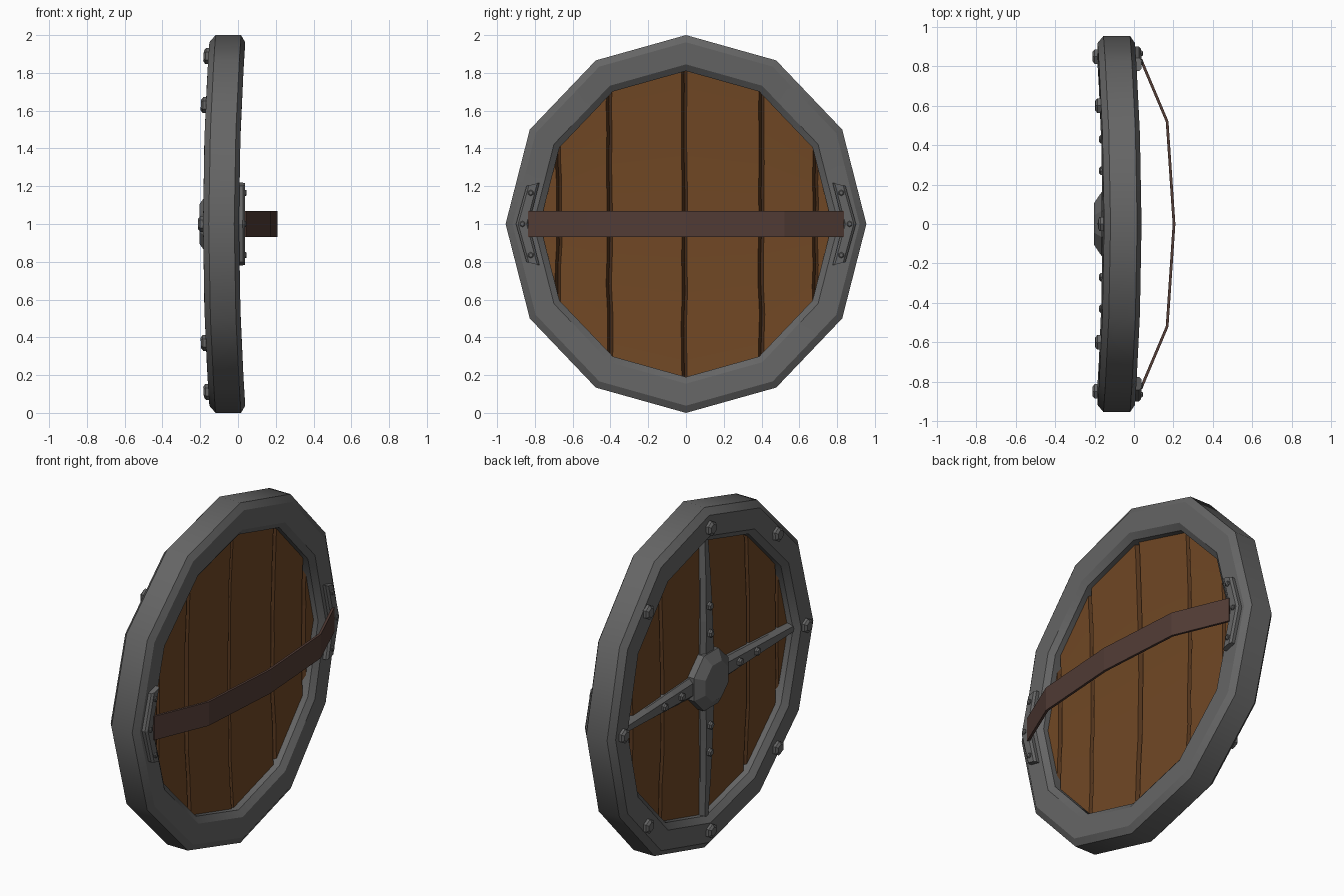
import bpy, bmesh, math, random
from mathutils import Vector

if "Cube" in bpy.data.objects:
    bpy.data.objects.remove(bpy.data.objects["Cube"])

random.seed(4)
SY = 0.955  # the shield is slightly narrower than tall


def material(name, rgb):
    m = bpy.data.materials.new(name)
    m.diffuse_color = (*rgb, 1)
    m.use_nodes = True
    m.node_tree.nodes["Principled BSDF"].inputs["Base Color"].default_value = m.diffuse_color
    return m


METAL = material("dark_iron", (0.13, 0.13, 0.13))
WOOD = material("wood", (0.163, 0.064, 0.018))
GROOVE = material("dark_wood", (0.095, 0.038, 0.013))
LEATHER = material("leather", (0.084, 0.045, 0.036))


def loft(name, sections, mats, closed=False):
    """Skin a list of cross-sections; everything follows the bend of the shield."""
    bm = bmesh.new()
    rings = [[bm.verts.new((x + 0.036 * (z - 1) ** 2, y, z)) for x, y, z in s]
             for s in sections]
    n, k = len(rings[0]), len(rings)
    for i in range(k if closed else k - 1):
        a, b = rings[i], rings[(i + 1) % k]
        for j in range(n):
            bm.faces.new((a[j], a[(j + 1) % n], b[(j + 1) % n], b[j]))
    if not closed:
        bm.faces.new(rings[0])
        bm.faces.new(rings[-1])
    bmesh.ops.recalc_face_normals(bm, faces=bm.faces)
    me = bpy.data.meshes.new(name)
    bm.to_mesh(me)
    bm.free()
    for m in mats:
        me.materials.append(m)
    ob = bpy.data.objects.new(name, me)
    bpy.context.collection.objects.link(ob)
    return ob


def ring(x, r, n, y=0, z=1, turn=0.0):
    return [(x, y + r * math.sin(turn + math.tau * i / n),
             z + r * math.cos(turn + math.tau * i / n)) for i in range(n)]


def rivet(name, x, y, z, r, h):
    """h is the signed height along x."""
    loft(name, [ring(x - h * 0.4, r, 6, y, z), ring(x + h * 0.6, r, 6, y, z),
                ring(x + h, r * 0.65, 6, y, z)], [METAL])


# Twelve-sided iron rim with chamfered edges
profile = [(-0.155, 1.0), (-0.02, 1.0), (0.005, 0.962), (0.005, 0.845),
           (-0.02, 0.81), (-0.155, 0.81), (-0.185, 0.845), (-0.185, 0.962)]
rim = loft("rim", [[(x, SY * r * math.sin(a), 1 + r * math.cos(a)) for x, r in profile]
                   for a in (math.tau * i / 12 for i in range(12))], [METAL], True)
bpy.context.view_layer.objects.active = rim
rim.select_set(True)
bpy.ops.object.shade_smooth_by_angle(angle=math.radians(35))
rim.select_set(False)

# Wooden planks with dark V grooves between them
edges = [-0.82, -0.675, -0.405, -0.01, 0.4, 0.685, 0.82]
ROWS = 10
wobble = [[random.uniform(-0.005, 0.005) for _ in range(ROWS + 1)] for _ in edges]


def height(y):
    return 0.9 * math.sqrt(max(0, 1 - (y / 0.86) ** 2))


for p in range(6):
    y0, y1 = edges[p], edges[p + 1]
    c, t, xc = 0.014, 0.035, -0.088 + random.uniform(-0.003, 0.003)
    sections = []
    for i in range(ROWS + 1):
        f = 2 * i / ROWS - 1
        a, b = y0 + wobble[p][i], y1 + wobble[p + 1][i]
        za, zb = 1 + f * height(y0), 1 + f * height(y1)
        sections.append([(xc, a, za), (xc - t, a + c, za), (xc - t, b - c, zb),
                         (xc, b, zb), (xc + t, b - c, zb), (xc + t, a + c, za)])
    plank = loft(f"plank_{p + 1}", sections, [WOOD, GROOVE])
    for f in plank.data.polygons:
        f.material_index = 1 if abs(f.normal.x) < 0.85 else 0

# Tapered cross bars on the outer face, with rivets
for i, (dy, dz) in enumerate([(0, 1), (1, 0), (0, -1), (-1, 0)]):
    sections = []
    for s in (0.1, 0.35, 0.6, 0.84):
        w = 0.068 - 0.05 * s
        L = s * (SY if dy else 1)
        sections.append([(x, dy * L + dz * v, 1 + dz * L + dy * v)
                         for x, v in ((-0.1, -w), (-0.135, -w), (-0.158, -w * 0.6),
                                      (-0.158, w * 0.6), (-0.135, w), (-0.1, w))])
    loft(f"cross_bar_{i + 1}", sections, [METAL])
    for j, s in enumerate((0.27, 0.43)):
        rivet(f"bar_rivet_{i + 1}_{j + 1}", -0.157, dy * s, 1 + dz * s, 0.024, -0.02)

# Central boss
loft("boss", [ring(x, r, 8, turn=math.pi / 8) for x, r in
              ((-0.11, 0.175), (-0.165, 0.175), (-0.203, 0.115))], [METAL])

# Eight large rivets on the rim
for i in range(8):
    a = math.tau * i / 8
    rivet(f"rim_rivet_{i + 1}", -0.184, SY * 0.89 * math.sin(a),
          1 + 0.89 * math.cos(a), 0.042, -0.027)

# Bent strap brackets on the inner face
for side, label in ((-1, "left"), (1, "right")):
    sections = []
    for z, y in ((0.79, 0.81), (1.0, 0.866), (1.21, 0.81)):
        sections.append([(x, side * (y + d), z - (z - 1) * 0.25 * d / 0.21)
                         for x, d in ((0.0, -0.034), (0.025, -0.034), (0.036, -0.022),
                                      (0.036, 0.022), (0.025, 0.034), (0.0, 0.034))])
    loft(f"bracket_{label}", sections, [METAL])
    for j, (z, y) in enumerate(((0.835, 0.822), (1.0, 0.866), (1.165, 0.822))):
        rivet(f"bracket_rivet_{label}_{j + 1}", 0.035, side * y, z, 0.016, 0.01)

# Leather arm strap
path = [Vector((x, y)) for x, y in ((0.035, -0.835), (0.168, -0.52), (0.203, 0),
                                    (0.168, 0.52), (0.035, 0.835))]
sections = []
for i, p in enumerate(path):
    d = (path[min(i + 1, 4)] - path[max(i - 1, 0)]).normalized() * 0.007
    sections.append([(p.x + s * d.y, p.y - s * d.x, z)
                     for s, z in ((1, 0.93), (1, 1.07), (-1, 1.07), (-1, 0.93))])
loft("arm_strap", sections, [LEATHER])
